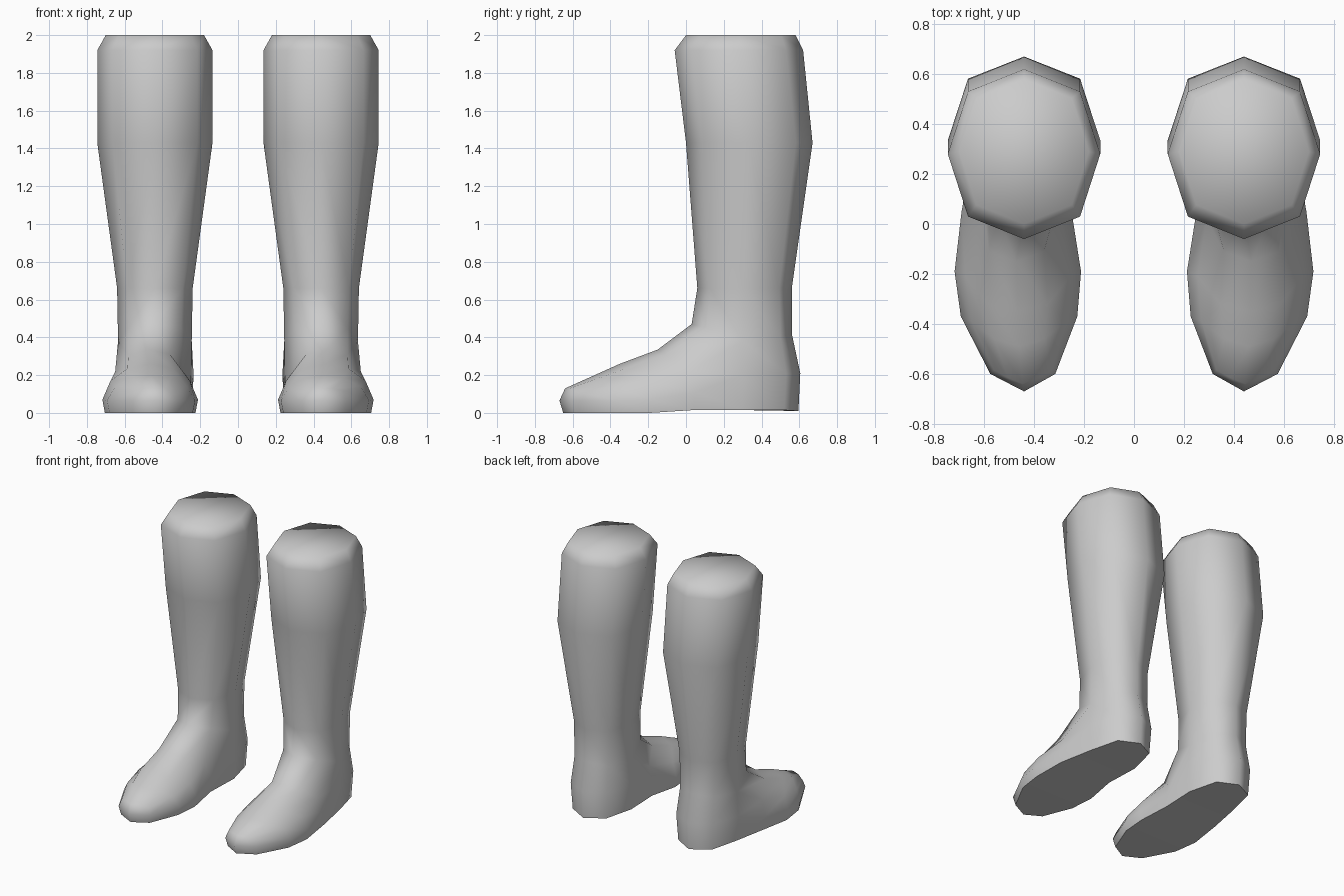
import bpy
import bmesh
import math

cube = bpy.data.objects.get("Cube")
if cube:
    bpy.data.objects.remove(cube)

leather = bpy.data.materials.new("grey_leather")
leather.use_nodes = True
grey = (0.6, 0.6, 0.6, 1)
leather.diffuse_color = grey
leather.node_tree.nodes["Principled BSDF"].inputs["Base Color"].default_value = grey

# Shaft rings: height, half width, front y, back y
SHAFT = [(2.0, 0.26, 0.0, 0.58), (1.92, 0.305, -0.06, 0.62),
         (1.43, 0.305, 0.0, 0.67), (0.66, 0.2, 0.06, 0.56)]

# Half outlines, from the outside to the middle
ANKLE_FRONT = [(0.14, 0.11, 0.45), (0, 0.03, 0.47)]
ANKLE_BACK = [(0.195, 0.3, 0.38), (0.14, 0.5, 0.4), (0, 0.56, 0.42)]
HEEL = [(0.205, 0.3, 0.2), (0.15, 0.53, 0.21), (0, 0.605, 0.21)]
HEEL_BASE = [(0.195, 0.3, 0.015), (0.14, 0.52, 0.015), (0, 0.595, 0.01)]

# Foot arches: sideways shift, then sole, side, shoulder, upper and top ridge
ARCHES = [
    (0.03, [(0.215, 0.04, 0.015), (0.22, 0.05, 0.11), (0.18, 0.02, 0.22),
            (0.11, -0.11, 0.31), (0, -0.15, 0.335)]),
    (0.025, [(0.24, -0.19, 0), (0.253, -0.19, 0.07), (0.21, -0.21, 0.17),
             (0.12, -0.32, 0.235), (0, -0.35, 0.26)]),
    (0.02, [(0.22, -0.37, 0), (0.233, -0.37, 0.065), (0.19, -0.39, 0.14),
            (0.1, -0.46, 0.185), (0, -0.49, 0.197)]),
    (0.005, [(0.12, -0.585, 0), (0.13, -0.6, 0.065), (0.115, -0.585, 0.115),
             (0.06, -0.615, 0.13), (0, -0.64, 0.13)]),
]


def build_boot(name, flip):
    bm = bmesh.new()

    def vert(x, y, z):
        return bm.verts.new(((0.44 + x) * flip, y, z))

    def span(half, shift=0):
        """Both halves of a symmetric outline, joined at the middle point."""
        a = [vert(x + shift, y, z) for x, y, z in half]
        b = [vert(-x + shift, y, z) for x, y, z in half[:-1]]
        return a + b[::-1]

    def strip(a, b):
        for i in range(len(a) - 1):
            bm.faces.new((a[i], a[i + 1], b[i + 1], b[i]))

    # Shaft, starting at the +x side and passing round the back
    rings = []
    for z, w, front, back in SHAFT:
        mid, depth = (front + back) / 2, (back - front) / 2
        ring = []
        for i in range(8):
            c, s = math.cos(i * math.pi / 4), math.sin(i * math.pi / 4)
            k = 1.04 if i % 2 else 1
            ring.append(vert(w * c * k, mid + depth * s * k, z))
        rings.append(ring)
    bm.faces.new(rings[0])

    # Ankle, heel and heel base
    back = span(ANKLE_BACK)
    front = span(ANKLE_FRONT)
    rings.append(back + front[::-1])
    for a, b in zip(rings, rings[1:]):
        strip(a + a[:1], b + b[:1])
    heel, base = span(HEEL), span(HEEL_BASE)
    strip(back, heel)
    strip(heel, base)
    bm.faces.new(base)

    # Foot lofted forward from the ankle
    prev = [base[0], heel[0], back[0]] + front + [back[-1], heel[-1], base[-1]]
    for shift, half in ARCHES:
        arch = span(half, shift)
        strip(prev, arch)
        bm.faces.new((prev[0], prev[-1], arch[-1], arch[0]))
        prev = arch

    # Pointed toe cap
    tip, tip_base = vert(0, -0.67, 0.065), vert(0, -0.65, 0)
    for side in (prev[:5], prev[:3:-1]):
        bm.faces.new((side[0], side[1], tip, tip_base))
        bm.faces.new((side[1], side[2], side[3], tip))
        bm.faces.new((side[3], side[4], tip))
    bm.faces.new((prev[0], tip_base, prev[-1]))

    bmesh.ops.recalc_face_normals(bm, faces=bm.faces)
    for f in bm.faces:
        f.smooth = True
    mesh = bpy.data.meshes.new(name)
    bm.to_mesh(mesh)
    bm.free()
    mesh.set_sharp_from_angle(angle=math.radians(72))
    mesh.materials.append(leather)
    bpy.context.collection.objects.link(bpy.data.objects.new(name, mesh))


build_boot("left_boot", 1)
build_boot("right_boot", -1)
